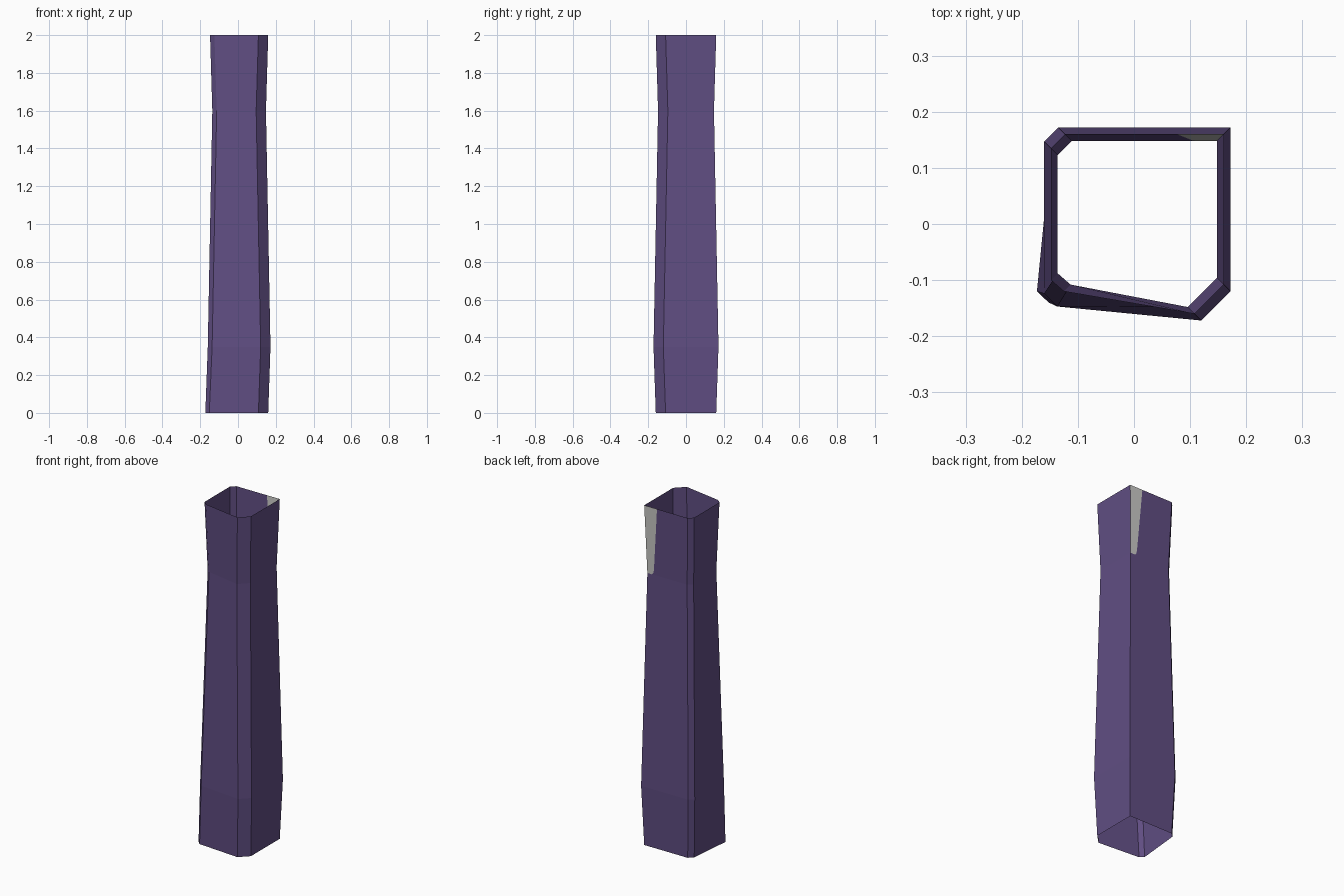
import bpy, bmesh

if "Cube" in bpy.data.objects:
    bpy.data.objects.remove(bpy.data.objects["Cube"])


def material(name, rgb):
    m = bpy.data.materials.new(name)
    m.diffuse_color = (*rgb, 1.0)
    m.use_nodes = True
    m.node_tree.nodes["Principled BSDF"].inputs["Base Color"].default_value = m.diffuse_color
    return m


purple = material("dusty purple", (0.118, 0.076, 0.226))
grey = material("pale grey", (0.60, 0.60, 0.58))

# Rings: height, half width, then the two front-left corner points
RINGS = [
    (0.00, 0.160, (-0.173, -0.120), (-0.152, -0.140)),
    (0.35, 0.172, (-0.160, -0.124), (-0.137, -0.147)),
    (1.60, 0.148, (-0.136, -0.088), (-0.113, -0.108)),
    (2.00, 0.160, (-0.148, -0.100), (-0.125, -0.120)),
]


def outline(r, left, front):
    """Square with chamfered corners and a sharp back right corner,
    counter-clockwise from the front-left corner."""
    c = 0.052
    return [front, (c and r - c, -r), (r, c - r), (r, r),
            (0.037 - r, r), (0.012 - r, r - 0.025), left]


bm = bmesh.new()
rings = [[bm.verts.new((x, y, z)) for x, y in outline(r, left, front)]
         for z, r, left, front in RINGS]

# Open-ended tube walls; the upper back panel is made separately
BACK = 3
for i, (low, high) in enumerate(zip(rings, rings[1:])):
    for k in range(7):
        if i == 2 and k == BACK:
            continue
        n = (k + 1) % 7
        bm.faces.new((low[k], low[n], high[n], high[k]))


# Upper back panel, split into a grey strip by the corner and the rest
def on_back(x, z):
    return bm.verts.new((x, 0.148 + 0.012 * (z - 1.6) / 0.4, z))


low, high = rings[2], rings[3]
cut = [on_back(x, z) for x, z in
       ((0.117, 1.60), (0.108, 1.612), (0.104, 1.635), (0.077, 2.0))]
strip = bm.faces.new([low[BACK]] + cut + [high[BACK]])
strip.material_index = 1
bm.faces.new([cut[0], low[BACK + 1], high[BACK + 1]] + cut[:0:-1])

mesh = bpy.data.meshes.new("pillar_tube")
bm.to_mesh(mesh)
bm.free()
mesh.materials.append(purple)
mesh.materials.append(grey)
pillar = bpy.data.objects.new("pillar_tube", mesh)
bpy.context.collection.objects.link(pillar)
